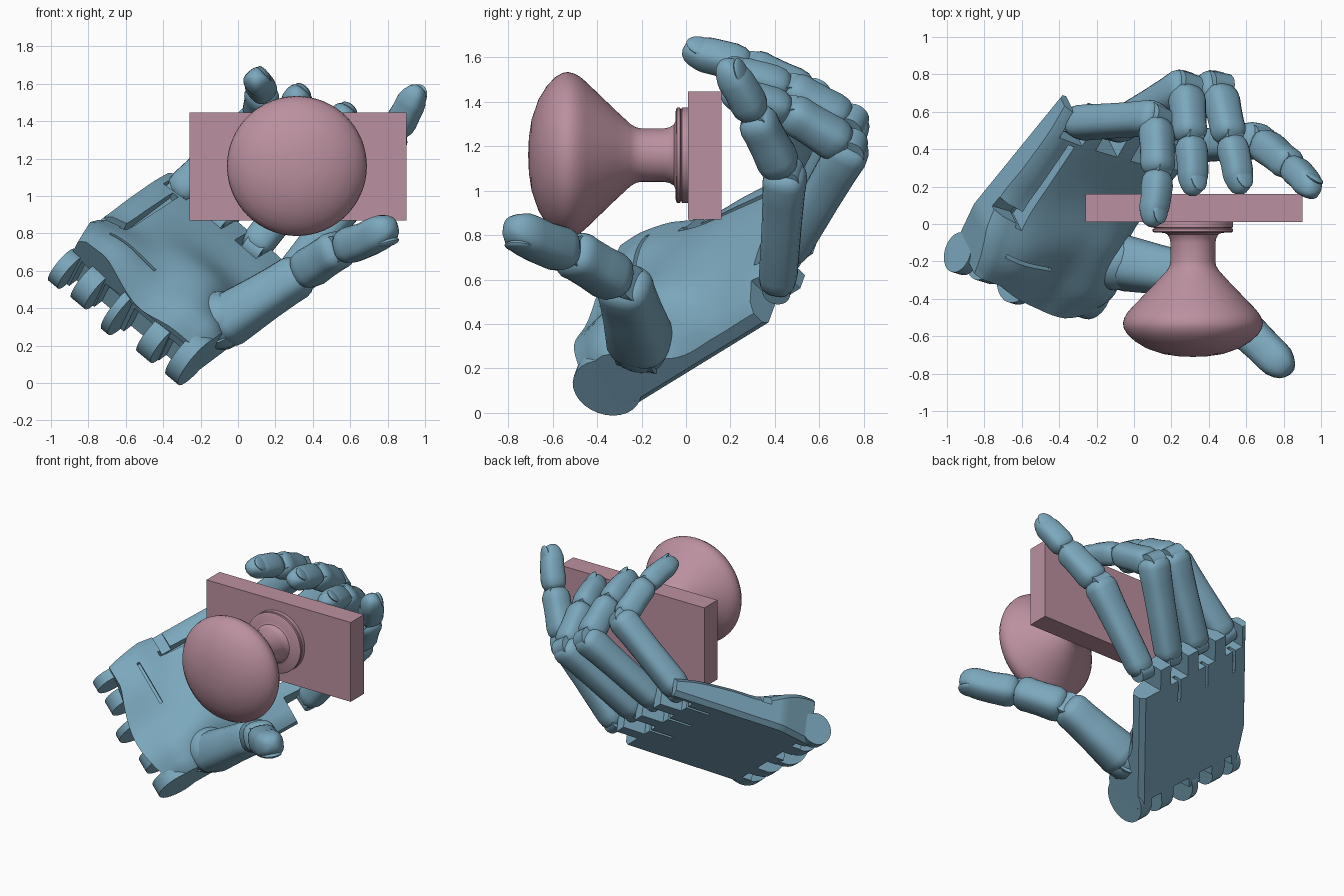
import bpy, bmesh, math
from mathutils import Vector, Matrix

if "Cube" in bpy.data.objects:
    bpy.data.objects.remove(bpy.data.objects["Cube"])

def material(name, col):
    m = bpy.data.materials.new(name)
    m.diffuse_color = (*col, 1)
    m.use_nodes = True
    m.node_tree.nodes["Principled BSDF"].inputs["Base Color"].default_value = m.diffuse_color
    return m

BLUE = material("hand_blue", (0.20, 0.39, 0.51))
PINK = material("knob_pink", (0.50, 0.28, 0.35))

def smooth(ob, angle):
    bpy.ops.object.select_all(action='DESELECT')
    ob.select_set(True)
    bpy.context.view_layer.objects.active = ob
    bpy.ops.object.shade_smooth_by_angle(angle=math.radians(angle))

def finish(name, bm, mat, angle=35):
    bmesh.ops.recalc_face_normals(bm, faces=bm.faces)
    me = bpy.data.meshes.new(name)
    bm.to_mesh(me)
    bm.free()
    ob = bpy.data.objects.new(name, me)
    bpy.context.collection.objects.link(ob)
    me.materials.append(mat)
    smooth(ob, angle)
    return ob

def box(bm, lo, hi, mat=Matrix()):
    lo, hi = Vector(lo), Vector(hi)
    bmesh.ops.create_cube(bm, size=1, matrix=mat @ Matrix.Translation((lo + hi) / 2)
                          @ Matrix.Diagonal((*(hi - lo), 1)))

def disc(bm, centre, axis, r, depth, seg=28):
    rot = Vector(axis).to_track_quat('Z', 'Y').to_matrix().to_4x4()
    bmesh.ops.create_cone(bm, cap_ends=True, segments=seg, radius1=r, radius2=r, depth=depth,
                          matrix=Matrix.Translation(centre) @ rot)

def loft(bm, rings):
    loops = [[bm.verts.new(p) for p in r] for r in rings]
    n = len(loops[0])
    for a, b in zip(loops, loops[1:]):
        for i in range(n):
            bm.faces.new((a[i], a[(i + 1) % n], b[(i + 1) % n], b[i]))
    bm.faces.new(loops[0][::-1])
    bm.faces.new(loops[-1])

# door plate
bm = bmesh.new()
box(bm, (-0.26, 0.01, 0.87), (0.90, 0.16, 1.447))
finish("door_plate", bm, PINK)

# turned knob with rosette, (radius, y) profile
prof = [(.215, .012), (.215, -.018), (.205, -.022), (.215, -.027), (.215, -.04), (.205, -.046), (.155, -.047),
        (.137, -.055), (.125, -.075), (.12, -.10), (.12, -.20), (.125, -.225), (.14, -.25), (.20, -.315),
        (.33, -.45), (.352, -.476), (.367, -.503), (.374, -.53), (.37, -.556), (.35, -.59), (.31, -.627),
        (.25, -.664), (.16, -.695), (.08, -.707), (.01, -.71)]
bm = bmesh.new()
loft(bm, [[(.315 + r * math.cos(k * math.pi / 32), y, 1.16 + r * math.sin(k * math.pi / 32))
           for k in range(64)] for r, y in prof])
finish("door_knob", bm, PINK, 35)

# hand frame: u toward the fingers, v toward the little finger, h out of the palm
D, W, N = Vector((.57, .70, .43)), Vector((-.749, .225, .623)), Vector((.339, -.677, .653))
HAND = Matrix((D, W, N)).transposed().to_4x4()
HAND.translation = (-.31, -.30, -.02)

def H(u, v, h):
    return HAND @ Vector((u, v, h))

# palm: height table smoothed with Catmull-Rom
US = [.05, .2, .45, .7, .95, 1.2]
VS = [0, .22, .45, .75, 1]
TAB = [[.28, .33, .30, .34, .33], [.33, .37, .32, .35, .30], [.14, .32, .32, .27, .19],
       [.12, .20, .23, .22, .18], [.12, .17, .18, .18, .16], [.10, .13, .13, .13, .11]]

def spline(xs, ys, x):
    i = max(k for k in range(len(xs) - 1) if xs[k] <= x + 1e-9)
    t = (x - xs[i]) / (xs[i + 1] - xs[i])
    a, b, c, d = (ys[min(max(i + k, 0), len(ys) - 1)] for k in (-1, 0, 1, 2))
    return b + .5 * t * (c - a + t * (2 * a - 5 * b + 4 * c - d + t * (3 * (b - c) + d - a)))

bm = bmesh.new()
rings = []
for i in range(31):
    u = .05 + 1.06 * i / 30
    vmax = .90 + .07 * min(1, (u - .05) / .25)
    heel = max(0, 1 - (u - .05) / .3) ** 2
    top = []
    for j in range(23):
        f = j / 22
        h = spline(US, [spline(VS, row, f) for row in TAB], u)
        # the heel of the hand bulges toward the wrist in the middle
        bulge = .10 * heel * max(0, math.sin(math.pi * min(1, f * 1.15 + .08)))
        top.append(H(u - bulge, f * vmax, h - (.03 if j in (0, 22) else 0)))
    rings.append(top + [H(u, vmax, .03), H(u, vmax - .03, 0), H(u, .03, 0), H(u, 0, .03)])
loft(bm, rings)
palm = finish("palm", bm, BLUE, 32)

# cut finger slots, wrist gaps and palm grooves one box at a time
FV = [.09, .34, .59, .84]
cuts = [((.95, max(v - .08, .0) - (.1 if v < .1 else 0), -.2), (1.4, v + .075, .5)) for v in FV]
cuts += [((-.2, a, -.2), (.12, b, .20)) for a, b in ((.10, .19), (.30, .44), (.54, .65), (.77, .83))]
cuts += [((.38, .80, .13), (.93, .84, .5)), ((.40, .82, .15), (.47, 1.1, .5)), ((.22, .50, .28), (.24, .82, .6))]
cuts += [((.78, v - .012, -.2), (1.0, v + .012, .06)) for v in FV[1:]]
for lo, hi in cuts:
    bm = bmesh.new()
    box(bm, lo, hi, HAND)
    cutter = finish("palm_cutter", bm, BLUE)
    cutter.hide_render = True
    mod = palm.modifiers.new("cut", 'BOOLEAN')
    mod.operation, mod.object = 'DIFFERENCE', cutter
    for solver in ('EXACT', 'FLOAT'):
        mod.solver = solver
        dg = bpy.context.evaluated_depsgraph_get()
        dg.update()
        res = bpy.data.meshes.new_from_object(palm.evaluated_get(dg), depsgraph=dg)
        if len(res.polygons) > 300:
            break
    palm.modifiers.remove(mod)
    if len(res.polygons) > 300:
        palm.data = res
    bpy.data.objects.remove(cutter)
smooth(palm, 32)

# rounded wrist hinge lugs
bm = bmesh.new()
for v, u, h, r, w in ((.045, .07, .155, .158, .09), (.245, .05, .13, .13, .10), (.49, .03, .15, .16, .05),
                      (.71, .04, .12, .12, .10), (.88, .025, .11, .11, .07)):
    disc(bm, H(u, v, h), W, r, w)
finish("wrist_lugs", bm, BLUE)

# finger segment: rounded-box section swept from a to b
def segment(name, a, b, dorsal, r0, r1, tip=False, back=.0):
    d = (b - a).normalized()
    n = (dorsal - dorsal.dot(d) * d).normalized()
    s = d.cross(n)
    L = (b - a).length
    st = [(back, .5), (back + .012, .75), (back + .04, .93), (back + .08, 1), (L * .55, .98)]
    if tip:
        st += [(L * .75, 1), (L - .05, .97), (L - .01, .82), (L + .02, .62), (L + .037, .35), (L + .042, .08)]
    else:
        st += [(L * .8, 1.0), (L - .03, 1.04), (L, .98), (L + .025, .8), (L + .035, .55)]
    bm = bmesh.new()
    rings = []
    for x, k in st:
        r = k * (r0 + (r1 - r0) * x / L)
        ring = []
        for q in range(20):
            t = q * math.pi / 10
            c, e = math.cos(t), math.sin(t)
            pc, pe = (math.copysign(abs(z) ** .75, z) for z in (c, e))
            shift = -.25 * r1 * max(0, x / L - .5) * 2 if tip else 0
            ring.append(a + d * x + s * pc * r + n * (pe * r * (1.0 if e < 0 else .92) + shift))
        rings.append(ring)
    loft(bm, rings)
    if tip:
        # nail plate
        rot = Matrix((s, d, n)).transposed().to_4x4()
        rot.translation = a + d * (L - .04) + n * r1 * .46
        bmesh.ops.create_uvsphere(bm, u_segments=20, v_segments=10, radius=1,
                                  matrix=rot @ Matrix.Diagonal((r1 * .72, .075, r1 * .24, 1)))
    finish(name, bm, BLUE, 40)
    return s

def finger(name, pts, R, dorsal=None):
    p = [Vector(q) for q in pts]
    out = p[1] - p[0]
    pins = bmesh.new()
    for i, part in enumerate(("proximal", "middle", "distal")):
        dn = dorsal if dorsal else (-N if i == 0 else out)
        s = segment(f"{name}_{part}", p[i], p[i + 1], dn, R[i], R[i + 1], i == 2, .02 if i else -.02)
        disc(pins, p[i], s, R[i] * .72, R[i] * 1.2, 20)
    finish(name + "_hinges", pins, BLUE)

R = (.088, .099, .085, .075)
finger("index", [H(1.09, FV[0], .10), (.67, .45, 1.07), (.83, .32, 1.32), (.96, .205, 1.555)], R)
finger("middle", [H(1.08, FV[1], .10), (.45, .74, 1.19), (.51, .48, 1.35), (.58, .21, 1.45)], R)
finger("ring", [H(1.06, FV[2], .10), (.28, .74, 1.30), (.30, .48, 1.45), (.33, .20, 1.55)], R)
finger("little", [H(1.03, FV[3], .10), (.12, .57, 1.42), (.13, .30, 1.55), (.115, .03, 1.64)],
       (.095, .094, .084, .074))
finger("thumb", [(-.10, -.20, .30), (.33, -.28, .575), (.54, -.51, .715), (.81, -.77, .80)],
       (.15, .115, .105, .095), Vector((.45, -.3, -.7)))

# thumb socket ball
bm = bmesh.new()
bmesh.ops.create_uvsphere(bm, u_segments=28, v_segments=16, radius=.155,
                          matrix=Matrix.Translation((-.10, -.20, .335)))
finish("thumb_socket", bm, BLUE)
